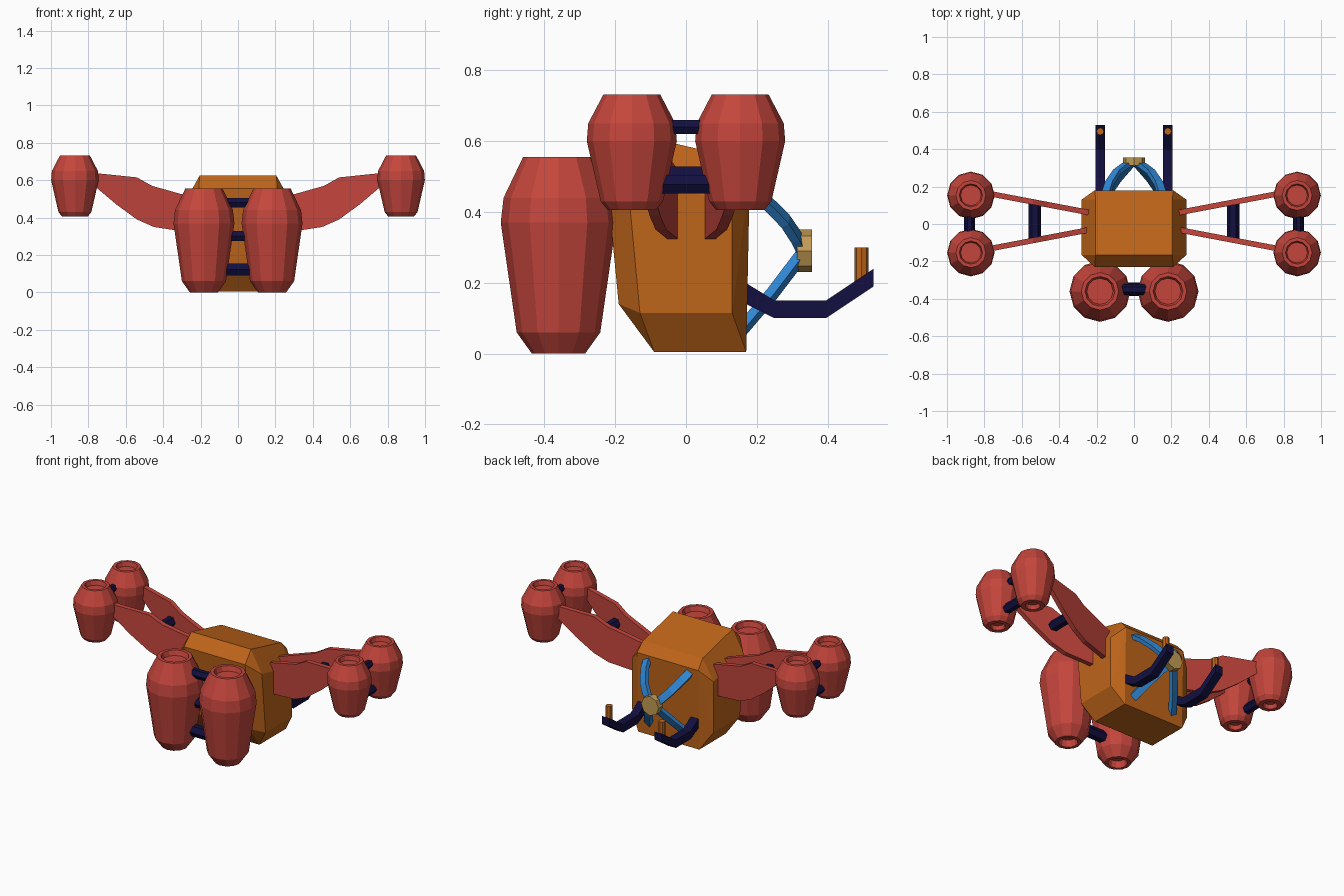
import bpy, bmesh, math
from mathutils import Vector

if "Cube" in bpy.data.objects:
    bpy.data.objects.remove(bpy.data.objects["Cube"])


def material(name, r, g, b):
    m = bpy.data.materials.new(name)
    m.diffuse_color = (r, g, b, 1)
    m.use_nodes = True
    m.node_tree.nodes["Principled BSDF"].inputs["Base Color"].default_value = m.diffuse_color
    return m


RED = material("red", 0.55, 0.06, 0.045)
ORANGE = material("orange", 0.52, 0.13, 0.01)
NAVY = material("navy", 0.006, 0.005, 0.05)
BLUE = material("blue", 0.03, 0.24, 0.65)
GOLD = material("gold", 0.55, 0.33, 0.09)


def finish(bm, name, mat):
    bmesh.ops.recalc_face_normals(bm, faces=bm.faces)
    me = bpy.data.meshes.new(name)
    bm.to_mesh(me)
    bm.free()
    me.materials.append(mat)
    ob = bpy.data.objects.new(name, me)
    bpy.context.collection.objects.link(ob)
    return ob


def loft(name, rings, mat):
    """Bridge consecutive rings of points and cap both ends."""
    bm = bmesh.new()
    vs = [[bm.verts.new(p) for p in ring] for ring in rings]
    n = len(vs[0])
    for a, b in zip(vs, vs[1:]):
        for i in range(n):
            j = (i + 1) % n
            bm.faces.new((a[i], a[j], b[j], b[i]))
    bm.faces.new(vs[0])
    bm.faces.new(vs[-1])
    return finish(bm, name, mat)


def revolve(name, profile, x, y, mat, n=12):
    return loft(name, [[(x + r * math.cos(2 * math.pi * i / n),
                         y + r * math.sin(2 * math.pi * i / n), z)
                        for i in range(n)] for r, z in profile], mat)


def rod(name, a, b, r, mat, n=6):
    """Straight prism from a to b."""
    a, b = Vector(a), Vector(b)
    q = (b - a).to_track_quat('Z', 'Y')
    off = [q @ Vector((r * math.cos(2 * math.pi * i / n), r * math.sin(2 * math.pi * i / n), 0))
           for i in range(n)]
    return loft(name, [[p + o for o in off] for p in (a, b)], mat)


def strap(name, path, w, t, mat):
    pts = [Vector(p) for p in path]
    rings = []
    for i, p in enumerate(pts):
        tan = (pts[min(i + 1, len(pts) - 1)] - pts[max(i - 1, 0)]).normalized()
        side = tan.cross(Vector((0, 1, 0))).normalized() * w / 2
        up = tan.cross(side).normalized() * t / 2
        rings.append([p + side + up, p - side + up, p - side - up, p + side - up])
    return loft(name, rings, mat)


# bevelled body block, hulled from half its corners
bm = bmesh.new()
for x, y, z in [(.21, -.09, .005), (.21, .17, .005),
                (.28, -.13, .115), (.28, .13, .115), (.28, -.165, .49), (.28, .13, .43),
                (.21, -.19, .14), (.21, -.23, .555), (.21, .18, .50),
                (.205, -.165, .625), (.205, .13, .555)]:
    bm.verts.new((x, y, z))
    bm.verts.new((-x, y, z))
bmesh.ops.convex_hull(bm, input=bm.verts[:])
bmesh.ops.dissolve_limit(bm, angle_limit=math.radians(3), verts=bm.verts[:], edges=bm.edges[:])
finish(bm, "body", ORANGE)

# pod profiles with a recessed hole at each end
big = [(.045, .04), (.055, 0), (.075, 0), (.118, .06), (.163, .37), (.155, .44),
       (.10, .555), (.08, .555), (.07, .525)]
small = [(.035, .43), (.042, .405), (.068, .405), (.088, .43), (.127, .60), (.123, .65),
         (.08, .732), (.062, .732), (.055, .705)]
wing_top = [(.22, .50), (.30, .525), (.46, .57), (.54, .615), (.78, .64)]
wing_low = [(.22, .315), (.45, .35), (.54, .39), (.65, .47), (.78, .58)]

for s, tag in ((1, "right"), (-1, "left")):
    revolve("main_pod_" + tag, big, s * .182, -.36, RED)

    for f, end in ((-1, "front"), (1, "back")):
        revolve(f"wing_pod_{end}_{tag}", small, s * .872, f * .153, RED)

        # wing plate running from body to pod
        def at(x, z, d):
            return (s * x, .015 + f * (.048 + (x - .25) * .19) + d, z)
        loft(f"wing_{end}_{tag}",
             [[at(*a, -.015), at(*a, .015), at(*b, .015), at(*b, -.015)]
              for a, b in zip(wing_top, wing_low)], RED)

    # struts between wings and between wing pods
    rod("wing_strut_" + tag, (s * .53, -.09, .5), (s * .53, .12, .5), .033, NAVY)
    rod("pod_strut_upper_" + tag, (s * .88, -.06, .64), (s * .88, .06, .64), .023, NAVY)
    rod("pod_strut_lower_" + tag, (s * .88, -.08, .478), (s * .88, .08, .478), .03, NAVY)

    # control arm and stick
    arm = [(.16, .145, .205), (.25, .10, .15), (.395, .10, .15), (.53, .19, .24)]
    loft("control_arm_" + tag,
         [[(s * .155, y, a), (s * .207, y, a), (s * .207, y, b), (s * .155, y, b)]
          for y, a, b in arm], NAVY)
    rod("control_stick_" + tag, (s * .181, .495, .19), (s * .181, .495, .30), .02, ORANGE, 8)

    # harness straps
    strap("upper_strap_" + tag, [(s * .15, .16, .475), (s * .13, .22, .435), (s * .09, .28, .375),
                                 (s * .05, .31, .33), (s * .02, .325, .30)], .045, .025, BLUE)
    strap("lower_strap_" + tag, [(s * .15, .155, .065), (s * .09, .24, .165),
                                 (s * .02, .32, .27)], .045, .025, BLUE)

# harness buckle
rod("buckle", (0, .313, .29), (0, .355, .29), .06, GOLD, 8)

# connectors between main pods
for i, (z, r) in enumerate(((.48, .029), (.303, .031), (.123, .036))):
    rod(f"main_pod_strut_{i}", (-.09, -.35, z), (.09, -.35, z), r, NAVY)
